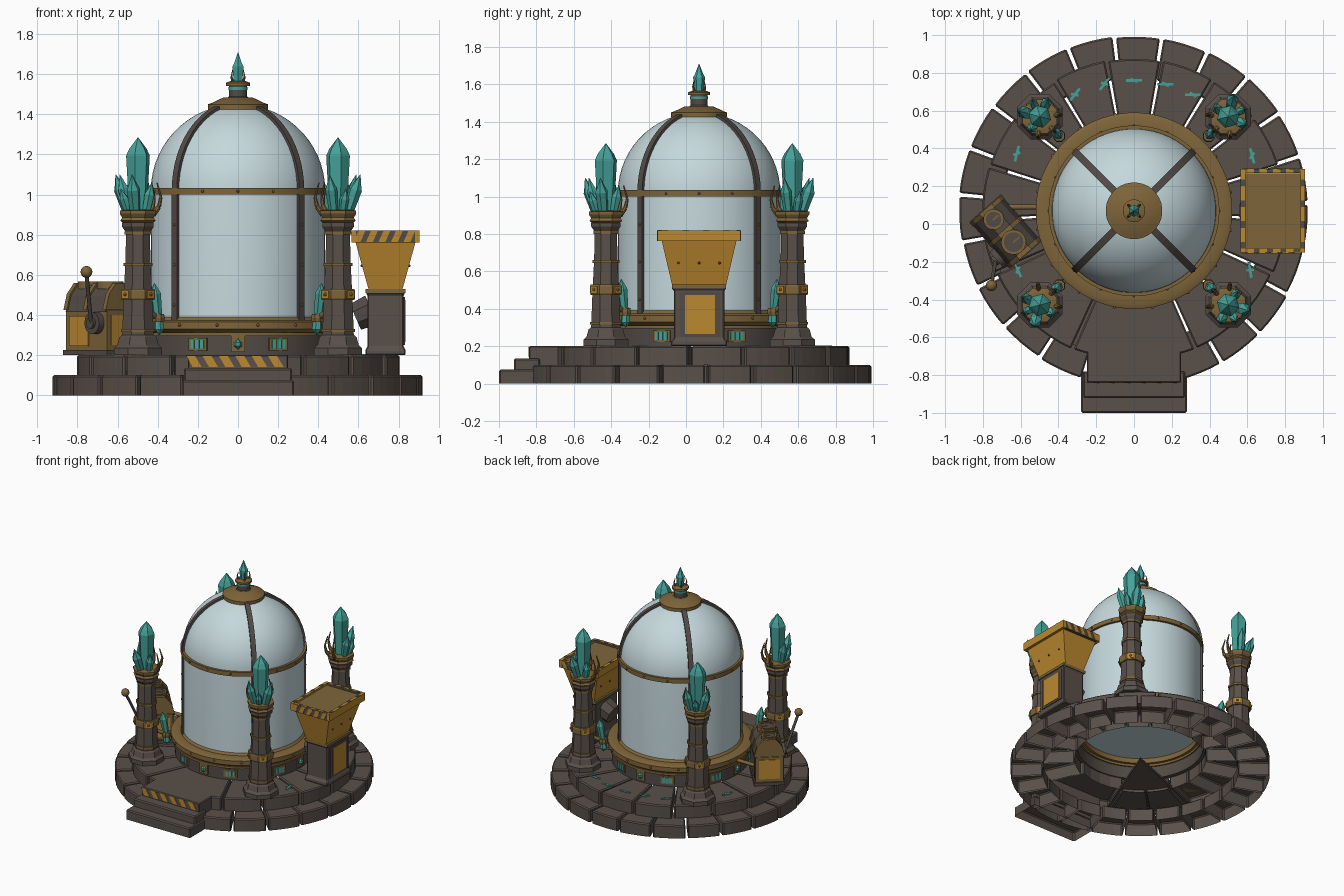
import bpy, bmesh, random
from math import sin, cos, pi, radians
from mathutils import Matrix, Vector

random.seed(4)
if "Cube" in bpy.data.objects:
    bpy.data.objects.remove(bpy.data.objects["Cube"])

def material(name, r, g, b):
    m = bpy.data.materials.new(name)
    m.use_nodes = True
    m.diffuse_color = (r, g, b, 1)
    m.node_tree.nodes["Principled BSDF"].inputs["Base Color"].default_value = (r, g, b, 1)
    return m

STONE = material("dark stone", .10, .08, .067)
METAL = material("dark metal", .085, .07, .06)
BRASS = material("old brass", .21, .13, .042)
PAINT = material("orange paint", .5, .25, .03)
TEAL = material("teal crystal", .06, .36, .32)
GLASS = material("pale glass", .56, .69, .72)

CENTRE = Matrix.Translation((0, .07, 0))
WORLD = Matrix.Identity(4)
frame = CENTRE      # parts are placed relative to this frame

def make(name, verts, faces, mat, smooth=False, local=WORLD, bevel=0, hollow=False):
    me = bpy.data.meshes.new(name)
    me.from_pydata([tuple(v) for v in verts], [], faces)
    bm = bmesh.new()
    bm.from_mesh(me)
    bmesh.ops.remove_doubles(bm, verts=bm.verts, dist=1e-5)
    bmesh.ops.recalc_face_normals(bm, faces=bm.faces)
    if hollow:      # open underside
        bmesh.ops.delete(bm, geom=[f for f in bm.faces if f.normal.z < -.9], context="FACES")
    bm.to_mesh(me)
    bm.free()
    me.materials.append(mat)
    ob = bpy.data.objects.new(name, me)
    bpy.context.collection.objects.link(ob)
    ob.matrix_world = frame @ local
    if smooth:
        me.shade_smooth()
        me.set_sharp_from_angle(angle=radians(35))
    if bevel:
        mod = ob.modifiers.new("soft edges", "BEVEL")
        mod.width, mod.segments = bevel, 1

def skin(rings, closed=False):
    """Join equal rings of points into faces."""
    n, k = len(rings[0]), len(rings)
    faces = [(i * n + j, i * n + (j + 1) % n, (i + 1) % k * n + (j + 1) % n, (i + 1) % k * n + j)
             for i in range(k if closed else k - 1) for j in range(n)]
    if not closed:
        faces += [tuple(range(n)), tuple(range((k - 1) * n, k * n))]
    return [p for r in rings for p in r], faces

def lathe(name, profile, mat, seg=48, local=WORLD, closed=False):
    rings = [[(r * cos(2 * pi * (j + .5) / seg), r * sin(2 * pi * (j + .5) / seg), z)
              for j in range(seg)] for r, z in profile]
    make(name, *skin(rings, closed), mat, seg > 8, local)

def loft(name, sections, mat, bevel=0):
    rings = [[(x, y, z), (-x, y, z), (-x, -y, z), (x, -y, z)] for x, y, z in sections]
    make(name, *skin(rings), mat, bevel=bevel)

def box(name, x0, x1, y0, y1, z0, z1, mat, bevel=0, local=WORLD, hollow=False):
    rings = [[(x0, y0, z), (x1, y0, z), (x1, y1, z), (x0, y1, z)] for z in (z0, z1)]
    make(name, *skin(rings), mat, False, local, bevel, hollow)

def extrude(name, outline, x0, x1, mat):
    make(name, *skin([[(x, y, z) for y, z in outline] for x in (x0, x1)]), mat)

def along(a, b):
    a, b = Vector(a), Vector(b)
    return Matrix.Translation(a) @ (b - a).to_track_quat("Z", "Y").to_matrix().to_4x4(), (b - a).length

def rod(name, a, b, r, mat, r2=None, seg=12):
    m, h = along(a, b)
    lathe(name, [(r, 0), (r if r2 is None else r2, h)], mat, seg, m)

def crystal(name, a, b, r, shoulder=.72):
    m, h = along(a, b)
    lathe(name, [(r * .72, 0), (r, h * shoulder), (r * .72, h * (shoulder + .09)), (.001, h)], TEAL, 6, m)

def ball(name, p, r, mat, seg=9):
    prof = [(max(r * sin(pi * i / 6), .0001), -r * cos(pi * i / 6)) for i in range(7)]
    lathe(name, prof, mat, seg, Matrix.Translation(p))

def sector(name, r0, r1, z0, z1, a0, a1, bevel=.008):
    rings = [[(r * cos(a), r * sin(a), z) for r, z in ((r0, z0), (r1, z0), (r1, z1), (r0, z1))]
             for a in (radians(a0 + (a1 - a0) * i / 4) for i in range(5))]
    make(name, *skin(rings), STONE, bevel=bevel, hollow=True)

def stripes(name, a, b, z0, z1, normal, count, lean):
    """Slanted painted plates between two floor points."""
    a, b, out = Vector(a), Vector(b), Vector(normal) * .003
    step = (b - a) / count
    for i in range(count):
        s = a + step * (i + .1)
        lo, hi = Vector((0, 0, z0)), Vector((0, 0, z1)) + step * lean
        quad = [s + lo, s + step * .55 + lo, s + step * .55 + hi, s + hi]
        make(name, *skin([quad, [p + out for p in quad]]), PAINT)

def spin(angle):
    return Matrix.Rotation(radians(angle), 4, "Z")

def claw(name, angle, z, reach, height, thick):
    """Tapered hook that bows outward and curls in."""
    pts = [spin(angle) @ Vector((reach * x, 0, z + height * h)) for x, h in ((.75, 0), (1.05, .25), (1.15, .55), (.95, 1))]
    for i in range(3):
        rod(name, pts[i], pts[i + 1], thick * (1 - i * .28), BRASS, thick * (.72 - i * .28) + .001, 8)

# Stone tiers, open underneath
for i in range(23):
    a = 96.5 + i * 360 / 23
    sector("lower_stone", .70, .93 - random.random() * .012, 0, .1, a + .6, a + 15.05)
for i in range(15):
    a = -66 + i * 20.8
    sector("upper_stone", .47, .81 - random.random() * .012, .1, .2, a + .6, a + 20.2)
sector("entry_stone", .45, .80, .1, .2, -113.5, -66.5)
sector("under_slab", .001, .78, .1, .12, -159, -111, 0)

# Entry steps
frame = WORLD
box("entry_platform", -.25, .25, -.84, -.67, .1, .201, STONE, .006, hollow=True)
box("bottom_step", -.28, .28, -1, -.78, 0, .075, STONE, .008, hollow=True)
box("middle_step", -.27, .27, -.92, -.78, .075, .135, STONE, .008, hollow=True)
stripes("step_stripe", (-.235, -.84, 0), (.255, -.84, 0), .142, .198, (0, -1, 0), 6, -.4)
frame = CENTRE

# Tank base
lathe("base_drum", [(.49, .2), (.49, .3), (.45, .3), (.45, .2)], METAL, closed=True)
lathe("lower_trim", [(.44, .295), (.505, .295), (.505, .312), (.44, .312)], BRASS, closed=True)
lathe("base_ring", [(.42, .312), (.495, .312), (.52, .33), (.52, .365), (.50, .375), (.45, .375), (.435, .39), (.42, .39)],
      BRASS, 64, closed=True)
lathe("tank_floor", [(.425, .37), (.425, .38)], METAL)
for i in range(16):
    ball("ring_rivet", spin(i * 22.5 + 11) @ Vector((.52, 0, .35)), .008, BRASS)
for side in range(4):
    for off in (-24, 24):
        m = spin(side * 90 + off)
        box("lamp_plate", .485, .496, -.05, .05, .222, .285, BRASS, local=m)
        for k in (-1, 0, 1):
            box("lamp", .49, .502, k * .026 - .01, k * .026 + .01, .232, .275, TEAL, local=m)
    m = spin(side * 90)
    box("gem_plate", .485, .498, -.035, .035, .215, .295, BRASS, local=m)
    lathe("base_gem", [(.001, .228), (.02, .245), (.02, .262), (.001, .282)], TEAL, 6, m @ Matrix.Translation((.498, 0, 0)))

# Glass dome, belt and ribs
R, Z = .435, 1.02
arc = [(R * cos(radians(a)), Z + (R - .005) * sin(radians(a))) for a in range(0, 85, 6)]
lathe("glass_dome", [(R, .35)] + arc, GLASS, 64)
lathe("dome_belt", [(.42, 1.0), (.452, 1.0), (.452, 1.034), (.42, 1.034)], BRASS, 64, closed=True)
lathe("dome_cap", [(.15, 1.425), (.15, 1.45), (.13, 1.457), (.075, 1.483)], BRASS, 32)
for a in (45, 135, 225, 315):
    rings = []
    for r, z in [(R, .37)] + arc[:-2]:
        p, d = Vector((r, 0, z)), Vector((r, 0, max(z - Z, 0))).normalized() * .014
        rings.append([p + d * t + Vector((0, s, 0)) for t, s in ((-1, -.018), (1, -.018), (1, .018), (-1, .018))])
    make("dome_rib", *skin(rings), METAL, local=spin(a))
    for z in (.45, .65, .85):
        ball("rib_rivet", spin(a) @ Vector((.449, 0, z)), .007, BRASS)
    for off in (22, 45, 68):
        ball("belt_rivet", spin(a + off) @ Vector((.452, 0, 1.017)), .007, BRASS)
    claw("finial_claw", a, 1.555, .04, .065, .009)

# Finial
lathe("finial_stem", [(.055, 1.48), (.045, 1.49), (.045, 1.56)], METAL, 24)
lathe("finial_glow", [(.048, 1.522), (.048, 1.535)], TEAL, 24)
lathe("finial_collar", [(.04, 1.542), (.06, 1.542), (.06, 1.557), (.04, 1.565)], BRASS, 24)
crystal("finial_crystal", (0, 0, 1.55), (0, 0, 1.71), .032, .55)

# Four crystal pillars; local +x points away from the tank
for a in (45, 135, 225, 315):
    frame = CENTRE @ spin(a) @ Matrix.Translation((.705, 0, 0))
    lathe("pillar_foot", [(.13, .2), (.13, .235), (.112, .25), (.10, .29), (.088, .30)], STONE, 8)
    lathe("pillar_shaft", [(.085, .3), (.078, .48), (.068, .66), (.064, .81), (.085, .84), (.085, .86)], STONE, 8)
    for z, r in ((.315, .092), (.645, .078), (.80, .072)):
        lathe("pillar_band", [(r, z), (r, z + .015)], BRASS, 8)
    lathe("pillar_collar", [(.088, .475), (.092, .485), (.092, .52), (.088, .53)], BRASS, 8)
    lathe("pillar_cup", [(.075, .855), (.095, .87), (.085, .885), (.098, .905), (.098, .92), (.07, .925)], BRASS, 8)
    for k in range(4):
        box("collar_plate", .08, .09, -.022, .022, .483, .522, PAINT, local=spin(k * 90))
        ball("collar_rivet", spin(k * 90) @ Vector((.09, 0, .503)), .009, BRASS)
    crystal("main_crystal", (0, 0, .89), (0, 0, 1.285), .061, .77)
    for ang, lean, top, r in ((30, .115, 1.1, .034), (-70, .1, 1.1, .03), (100, .085, 1.06, .028), (-20, .095, 1.03, .024)):
        d = spin(ang) @ Vector((1, 0, 0))
        crystal("side_crystal", d * .045 + Vector((0, 0, .89)), d * lean + Vector((0, 0, top)), r, .65)
    for ang in (180, 130, -130):
        claw("pillar_claw", ang, .90, .10, .16, .016)
    # Small crystal lamp on the inner side
    crystal("lamp_crystal", (-.145, 0, .37), (-.115, 0, .56), .028)
    crystal("lamp_shard", (-.145, 0, .40), (-.15, 0, .30), .026)
    lathe("lamp_clamp", [(.03, .365), (.034, .385), (.03, .405)], BRASS, 8, Matrix.Translation((-.145, 0, 0)))
    rod("lamp_arm", (-.07, 0, .42), (-.14, 0, .385), .014, BRASS)

# Floor runes: two thin strokes each
frame = CENTRE
for i, a in enumerate((25, 63, 76, 90, 103, 117, 154, 207, 333)):
    for turn, size in ((80 + i * 37 % 50, .042), (30 + i * 53 % 60, .02)):
        m = spin(a) @ Matrix.Translation((.69, 0, 0)) @ spin(turn)
        box("rune", -size, size, -.007, .007, .199, .205, TEAL, local=m)

# Hopper on its pedestal
frame = Matrix.Translation((.735, .07, 0))
loft("hopper_pedestal", [(.10, .15, .2), (.10, .15, .23), (.09, .135, .24), (.09, .135, .5), (.1, .15, .51)], STONE, .006)
loft("pedestal_trim", [(.1, .145, .51), (.1, .145, .53)], BRASS)
loft("hopper_bowl", [(.085, .145, .53), (.15, .2, .765), (.15, .2, .8), (.146, .196, .8), (.078, .128, .615)], PAINT)
loft("hopper_lining", [(.146, .196, .806), (.144, .194, .806), (.074, .124, .625), (.078, .128, .62)], BRASS)
for s in (-1, 1):
    box("hopper_side_rim", *sorted((s * .146, s * .17)), -.222, .222, .762, .82, PAINT)
    box("hopper_end_rim", -.146, .146, *sorted((s * .199, s * .222)), .762, .82, METAL)
    stripes("rim_stripe", (-.166, s * .222, 0), (.145, s * .222, 0), .763, .819, (0, s, 0), 5, .4)
    for k in range(4):
        box("rim_top_dash", *sorted((s * .148, s * .17)), -.2 + k * .11, -.165 + k * .11, .819, .822, METAL)
        box("rim_top_paint", -.14 + k * .07, -.1 + k * .07, *sorted((s * .199, s * .222)), .819, .822, PAINT)
    for k in (-1, 0, 1):
        ball("bowl_rivet", (s * .118, k * .11, .645), .007, METAL)
box("pedestal_frame", .088, .096, -.105, .115, .25, .49, METAL)
box("pedestal_panel", .095, .1, -.075, .085, .265, .475, PAINT)
rod("hopper_chute", (-.07, 0, .425), (-.15, 0, .39), .085, METAL, .075, 8)

# Control console with an arched lid; local -y is its outer face
frame = Matrix.Translation((-.68, -.04, 0)) @ spin(-48.7)
box("console_body", -.155, .155, -.1, .1, .2, .42, BRASS)
lid = [(-.106, .415), (-.085, .495), (-.04, .55), (.04, .55), (.085, .495), (.106, .415)]
extrude("console_lid", lid, -.15, .15, METAL)
for x in (-.15, -.003, .144):
    extrude("lid_rib", [(y * 1.06, z + .01) for y, z in lid], x - .01, x + .016, BRASS)
box("console_foot", -.165, .165, -.11, .11, .2, .225, METAL)
box("console_panel", -.125, .02, -.106, -.099, .245, .395, PAINT)
for s in (-1, 1):
    box("end_panel", *sorted((s * .154, s * .16)), -.075, .075, .25, .4, PAINT)
box("back_panel", -.13, .13, .099, .105, .24, .4, METAL)
for x, r in ((-.09, .055), (.07, .066)):
    m = Matrix.Translation((x, -.005, .55))
    lathe("gauge_ring", [(r, -.02), (r, .018), (r - .014, .018), (r - .014, -.02)], BRASS, 24, m, True)
    lathe("gauge_face", [(r - .014, -.02), (r - .014, .012)], METAL, 24, m)
    box("gauge_needle", -.004, .004, -.005, r * .6, .012, .016, BRASS, local=m)
rod("lever_hub", (.08, -.1, .36), (.08, -.135, .36), .055, METAL, seg=20)
rod("lever_cap", (.08, -.13, .36), (.08, -.15, .36), .028, METAL, seg=16)
rod("lever_rod", (.08, -.14, .36), (.165, -.245, .61), .01, METAL)
ball("lever_knob", (.165, -.245, .615), .03, BRASS, 16)
frame = WORLD
rod("console_pipe", (-.68, .09, .33), (-.44, .09, .33), .014, BRASS)
